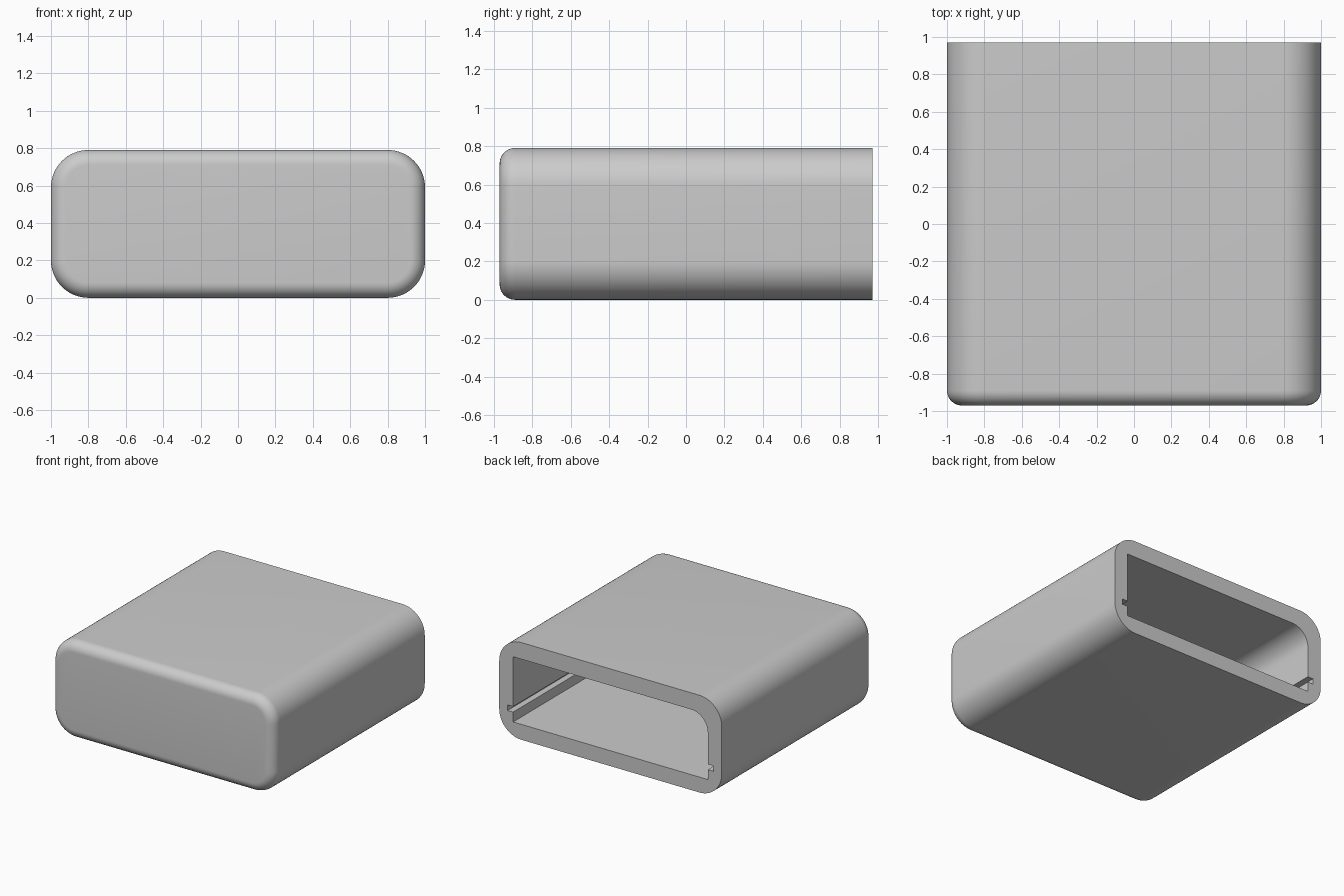
import bpy, bmesh, math

cube = bpy.data.objects.get("Cube")
if cube:
    bpy.data.objects.remove(cube, do_unlink=True)

HALF_W, HEIGHT, FRONT, BACK = 1.0, 0.79, -0.97, 0.97
CORNER, FILLET, WALL = 0.2, 0.08, 0.125

grey = bpy.data.materials.new("light_grey")
grey.use_nodes = True
colour = (0.6, 0.6, 0.6, 1)
grey.diffuse_color = colour
grey.node_tree.nodes["Principled BSDF"].inputs["Base Color"].default_value = colour


def arc(cx, cz, radius, start, steps=16):
    """Quarter circle of points, counter-clockwise from the start angle."""
    angles = [math.radians(start + 90 * i / steps) for i in range(steps + 1)]
    return [(cx + radius * math.cos(a), cz + radius * math.sin(a)) for a in angles]


def loft(name, rings):
    """Closed solid through (y, profile) rings, capped at both ends."""
    bm = bmesh.new()
    loops = [[bm.verts.new((x, y, z)) for x, z in profile] for y, profile in rings]
    for a, b in zip(loops, loops[1:]):
        for i in range(len(a)):
            j = (i + 1) % len(a)
            bm.faces.new((a[i], a[j], b[j], b[i]))
    bm.faces.new(loops[0])
    bm.faces.new(loops[-1])
    bmesh.ops.recalc_face_normals(bm, faces=bm.faces)
    mesh = bpy.data.meshes.new(name)
    bm.to_mesh(mesh)
    bm.free()
    mesh.materials.append(grey)
    obj = bpy.data.objects.new(name, mesh)
    bpy.context.collection.objects.link(obj)
    return obj


def outer_profile(inset):
    """Rounded rectangle of the sleeve, shrunk by the inset."""
    cx, low, high = HALF_W - CORNER, CORNER, HEIGHT - CORNER
    centres = [(cx, high), (-cx, high), (-cx, low), (cx, low)]
    points = []
    for i, (x, z) in enumerate(centres):
        points += arc(x, z, CORNER - inset, 90 * i)
    return points


# Sleeve body: rounded front edge, square-cut back end
rings = []
for i in range(11):
    a = math.pi / 2 * i / 10
    rings.append((FRONT + FILLET * (1 - math.sin(a)),
                  outer_profile(FILLET * (1 - math.cos(a)))))
rings.reverse()
rings.append((BACK, outer_profile(0)))
rings.sort(key=lambda r: r[0])
body = loft("sleeve_body", rings)

# Cavity: one rounded upper corner and a guide slot along each side
side, floor, ceiling = HALF_W - WALL, WALL, HEIGHT - 0.135
slot_low, slot_high, slot_side, inner_r = 0.205, 0.25, side + 0.05, 0.15
slot = [(side, slot_low), (slot_side, slot_low),
        (slot_side, slot_high), (side, slot_high)]
cavity_profile = [(side, floor)] + slot + [(side, ceiling)]
cavity_profile += arc(-side + inner_r, ceiling - inner_r, inner_r, 90)
cavity_profile += [(-x, z) for x, z in reversed(slot)] + [(-side, floor)]
cavity = loft("cavity_cutter", [(FRONT + WALL, cavity_profile),
                                (BACK + 0.1, cavity_profile)])
cavity.hide_render = True

# Hollow the sleeve from the back
cut = body.modifiers.new("hollow", "BOOLEAN")
cut.operation = "DIFFERENCE"
cut.solver = "EXACT"
cut.object = cavity
bpy.ops.object.select_all(action="DESELECT")
body.select_set(True)
bpy.context.view_layer.objects.active = body
bpy.ops.object.modifier_apply(modifier=cut.name)
bpy.data.objects.remove(cavity, do_unlink=True)
bpy.ops.object.shade_smooth_by_angle(angle=math.radians(30))
